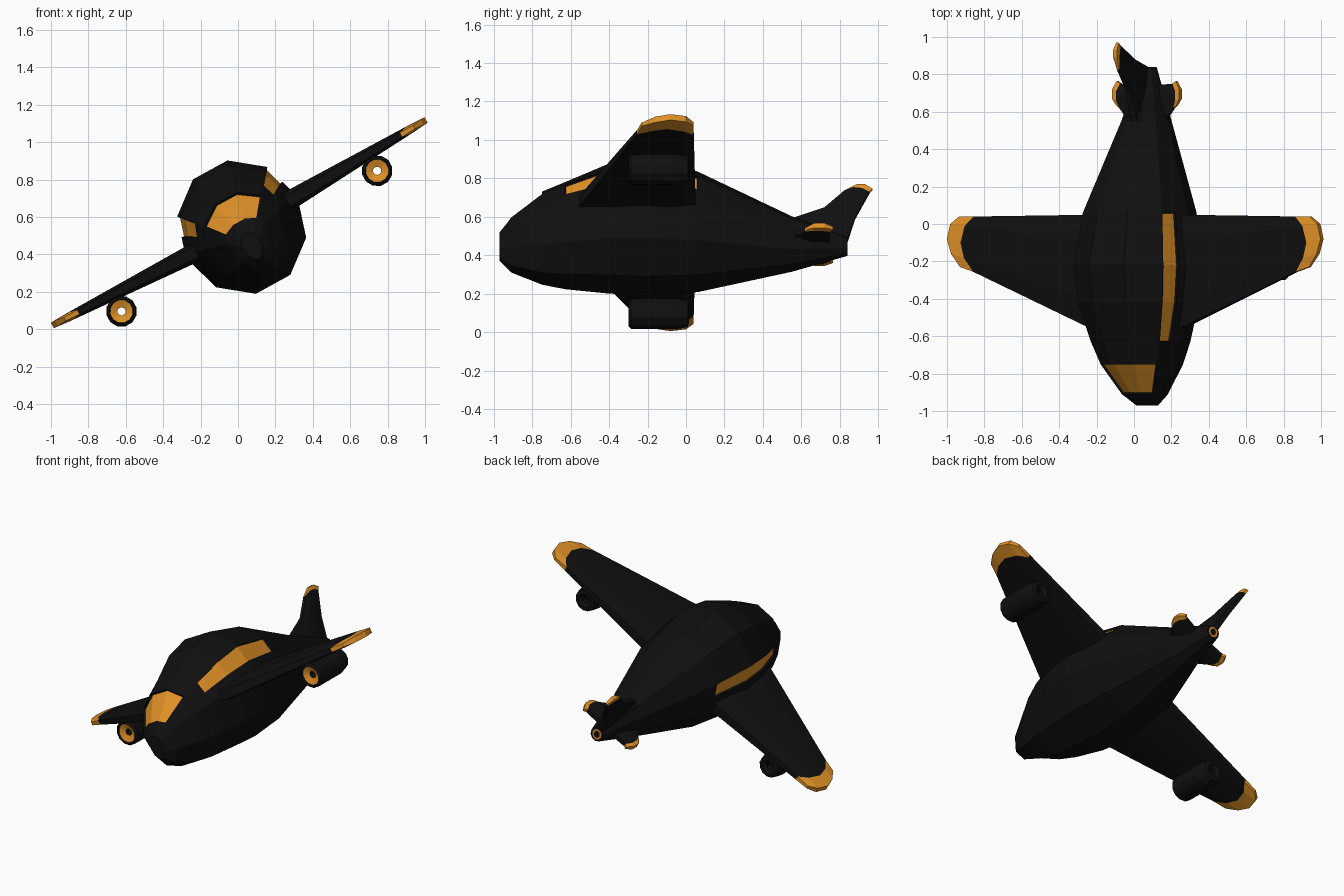
import bpy, bmesh, math
from mathutils import Matrix, Vector

if "Cube" in bpy.data.objects:
    bpy.data.objects.remove(bpy.data.objects["Cube"])

# Banked pose: whole aircraft is rolled about its long axis
POSE = Matrix.Translation((0.075, 0, 0.445)) @ Matrix.Rotation(math.radians(-28.8), 4, 'Y')


def material(name, color):
    m = bpy.data.materials.new(name)
    m.diffuse_color = (*color, 1)
    m.use_nodes = True
    m.node_tree.nodes["Principled BSDF"].inputs["Base Color"].default_value = m.diffuse_color
    return m


BLACK = material("matte_black", (0.005, 0.005, 0.005))
ORANGE = material("orange", (0.74, 0.28, 0.02))


def finish(name, bm):
    bmesh.ops.recalc_face_normals(bm, faces=bm.faces[:])
    me = bpy.data.meshes.new(name)
    bm.to_mesh(me)
    bm.free()
    me.materials.append(BLACK)
    me.materials.append(ORANGE)
    ob = bpy.data.objects.new(name, me)
    ob.matrix_world = POSE
    bpy.context.collection.objects.link(ob)
    return ob


def skin(bm, rings, closed=False):
    """Quads between consecutive rings; returns faces as grid[row][column]."""
    grid = []
    pairs = list(zip(rings, rings[1:] + rings[:1])) if closed else list(zip(rings, rings[1:]))
    for a, b in pairs:
        n = len(a)
        grid.append([bm.faces.new((a[i], a[(i + 1) % n], b[(i + 1) % n], b[i])) for i in range(n)])
    return grid


# ---- Fuselage: ten-sided rings (y, centre height, half width, rise, drop)
STATIONS = [(-0.97, 0.02, 0.05, 0.06, 0.10), (-0.91, 0.08, 0.115, 0.07, 0.225),
            (-0.75, 0.10, 0.21, 0.20, 0.305), (-0.63, 0.11, 0.26, 0.24, 0.335),
            (-0.42, 0.115, 0.32, 0.33, 0.355), (-0.22, 0.115, 0.34, 0.367, 0.367),
            (0.06, 0.10, 0.30, 0.31, 0.336), (0.55, 0.02, 0.13, 0.145, 0.155),
            (0.84, 0.0, 0.045, 0.05, 0.05)]


def fuselage_ring(y, c, rx, up, down):
    pts = []
    for k in range(10):
        a = math.radians(36 * k)
        s = math.sin(a)
        pts.append(Vector((rx * math.cos(a), y, c + s * (up if s > 0 else down))))
    # extra edge halfway down each upper side for the lower window border
    mid_r, mid_l = (pts[0] + pts[1]) / 2, (pts[4] + pts[5]) / 2
    return [pts[0], mid_r] + pts[1:5] + [mid_l] + pts[5:]


bm = bmesh.new()
rings = [[bm.verts.new(p) for p in fuselage_ring(*s)] for s in STATIONS]
grid = skin(bm, rings)
bm.faces.new(rings[0])
tail_cap = bm.faces.new(rings[-1])
bmesh.ops.recalc_face_normals(bm, faces=bm.faces[:])
bm.normal_update()
# tail exhaust ring
bmesh.ops.inset_individual(bm, faces=[tail_cap], thickness=0.012)
rim = bmesh.ops.inset_individual(bm, faces=[tail_cap], thickness=0.012)
for f in rim['faces']:
    f.material_index = 1
tail_cap.material_index = 0
# sunken windscreen and side windows
panels = [[grid[1][j] for j in (2, 3, 4)],
          [grid[i][1] for i in (3, 4, 5)], [grid[i][5] for i in (3, 4, 5)]]
for faces in panels:
    bmesh.ops.inset_region(bm, faces=faces, thickness=0.001, depth=-0.014, use_even_offset=True)
    for f in faces:
        f.material_index = 1
finish("fuselage", bm)


# ---- Wing-like surfaces lofted between curves of (span, y); last strip is orange
def surface(name, curves, thick, place):
    bm = bmesh.new()
    rings = []
    for curve, t in zip(curves, thick):
        n = len(curve)
        half = [t / 2 * (0.6 if i in (0, n - 1) else 1) for i in range(n)]
        top = [bm.verts.new(place(s, y, h)) for (s, y), h in zip(curve, half)]
        low = [bm.verts.new(place(s, y, -h)) for (s, y), h in zip(curve, half)]
        rings.append(top + low[::-1])
    grid = skin(bm, rings)
    for f in grid[-1]:
        f.material_index = 1
    for ring, mat in ((rings[0], 0), (rings[-1], 1)):
        n = len(ring)
        for i in range(n // 2 - 1):
            f = bm.faces.new((ring[i], ring[i + 1], ring[n - 2 - i], ring[n - 1 - i]))
            f.material_index = mat
    finish(name, bm)


WING = [[(0.22, -0.58), (0.22, -0.42), (0.22, -0.25), (0.22, -0.1), (0.22, 0.05)],
        [(0.985, -0.255), (1.035, -0.18), (1.055, -0.1), (1.03, -0.01), (0.98, 0.04)],
        [(1.065, -0.23), (1.115, -0.16), (1.14, -0.08), (1.12, 0.0), (1.07, 0.04)]]
STABILISER = [[(0.10, 0.54), (0.03, 0.60), (0.03, 0.66), (0.03, 0.74)],
              [(0.165, 0.62), (0.18, 0.66), (0.18, 0.71), (0.16, 0.75)],
              [(0.185, 0.635), (0.205, 0.67), (0.205, 0.72), (0.18, 0.765)]]
FIN = [[(0.15, 0.53), (0.05, 0.62), (0.0, 0.72), (0.0, 0.83)],
       [(0.225, 0.72), (0.20, 0.76), (0.19, 0.81), (0.17, 0.88)],
       [(0.33, 0.825), (0.345, 0.87), (0.34, 0.915), (0.32, 0.955)],
       [(0.345, 0.85), (0.365, 0.89), (0.365, 0.93), (0.34, 0.97)]]

surface("tail_fin", FIN, (0.07, 0.05, 0.03, 0.025), lambda s, y, h: (h, y, s))


# ---- Hollow engine pod, turned around its own axis: (radius, y)
def engine(name, side):
    profile = [(0.066, -0.30), (0.081, -0.285), (0.083, -0.05), (0.07, 0.01),
               (0.045, 0.015), (0.022, 0.0), (0.022, -0.27), (0.062, -0.285)]
    bm = bmesh.new()
    rings = []
    for r, y in profile:
        ring = []
        for k in range(12):
            a = math.tau * (k + 0.5) / 12
            ring.append(bm.verts.new((side * 0.78 + r * math.cos(a), y, 0.03 + r * math.sin(a))))
        rings.append(ring)
    grid = skin(bm, rings, closed=True)
    for f in grid[6]:   # intake face
        f.material_index = 1
    finish(name, bm)


for side, label in ((1, "right"), (-1, "left")):
    surface(label + "_wing", WING, (0.11, 0.045, 0.034),
            lambda s, y, h: (side * s, y, 0.108 + 0.03 * s + h))
    surface(label + "_stabiliser", STABILISER, (0.05, 0.035, 0.03),
            lambda s, y, h: (side * s, y, 0.06 * s + h))
    engine(label + "_engine", side)
